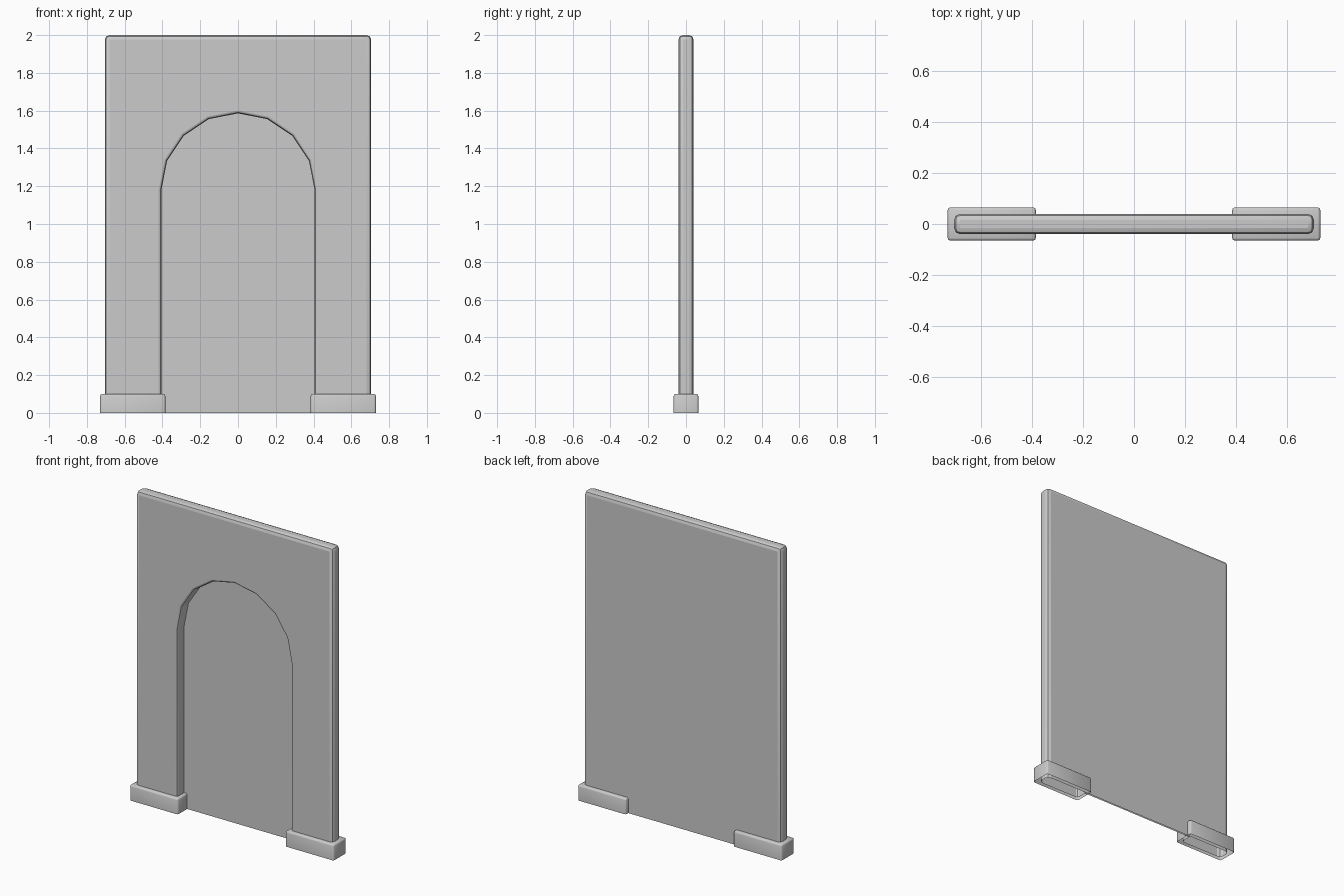
import bpy, bmesh, math
from mathutils import Vector

if "Cube" in bpy.data.objects:
    bpy.data.objects.remove(bpy.data.objects["Cube"])


def finish(name, bm):
    bmesh.ops.recalc_face_normals(bm, faces=bm.faces)
    me = bpy.data.meshes.new(name)
    bm.to_mesh(me)
    bm.free()
    ob = bpy.data.objects.new(name, me)
    bpy.context.collection.objects.link(ob)
    return ob


def cut_floor(bm):
    # slice at the floor, leaving the underside open
    bmesh.ops.bisect_plane(bm, geom=bm.verts[:] + bm.edges[:] + bm.faces[:],
                           plane_co=(0, 0, 0), plane_no=(0, 0, 1), clear_inner=True)


def rounded_box(x0, x1, depth, top, radius, segments):
    # box reaching below the floor, all edges rounded
    bm = bmesh.new()
    bmesh.ops.create_cube(bm, size=1)
    for v in bm.verts:
        v.co = Vector(((x0 + x1) / 2 + v.co.x * (x1 - x0), v.co.y * depth,
                       top if v.co.z > 0 else -0.2))
    bmesh.ops.bevel(bm, geom=bm.edges[:], offset=radius, segments=segments,
                    profile=0.5, affect='EDGES')
    return bm


def arch(r, bottom=-0.5, spring=1.18, n=8):
    pts = [(r * math.cos(math.pi * i / n), spring + r * math.sin(math.pi * i / n))
           for i in range(n + 1)]
    return [(r, bottom)] + pts + [(-r, bottom)]


def smooth(ob, angle):
    bpy.ops.object.select_all(action='DESELECT')
    ob.select_set(True)
    bpy.context.view_layer.objects.active = ob
    bpy.ops.object.shade_smooth_by_angle(angle=math.radians(angle))


# wall slab
wall = finish("wall", rounded_box(-0.705, 0.705, 0.08, 2.0, 0.024, 2))

# arched niche cutter with an eased front edge
bm = bmesh.new()
sections = [(-0.2, 0.42), (-0.04, 0.42), (-0.036, 0.411), (-0.026, 0.406), (0.03, 0.406)]
rings = [[bm.verts.new((x, y, z)) for x, z in arch(r)] for y, r in sections]
for a, b in zip(rings, rings[1:]):
    for i in range(len(a)):
        j = (i + 1) % len(a)
        bm.faces.new((a[i], a[j], b[j], b[i]))
bm.faces.new(rings[0])
bm.faces.new(rings[-1])
cutter = finish("niche_cutter", bm)
cutter.hide_render = True

mod = wall.modifiers.new("niche", 'BOOLEAN')
mod.operation = 'DIFFERENCE'
mod.solver = 'EXACT'
mod.object = cutter
bpy.context.view_layer.objects.active = wall
bpy.ops.object.modifier_apply(modifier=mod.name)
bpy.data.objects.remove(cutter)

bm = bmesh.new()
bm.from_mesh(wall.data)
cut_floor(bm)
bm.to_mesh(wall.data)
bm.free()
smooth(wall, 20)

# plinth blocks at the foot of each jamb
for side, (x0, x1) in {"left": (-0.73, -0.385), "right": (0.385, 0.73)}.items():
    bm = rounded_box(x0, x1, 0.13, 0.10, 0.01, 2)
    cut_floor(bm)
    smooth(finish("plinth_" + side, bm), 50)
